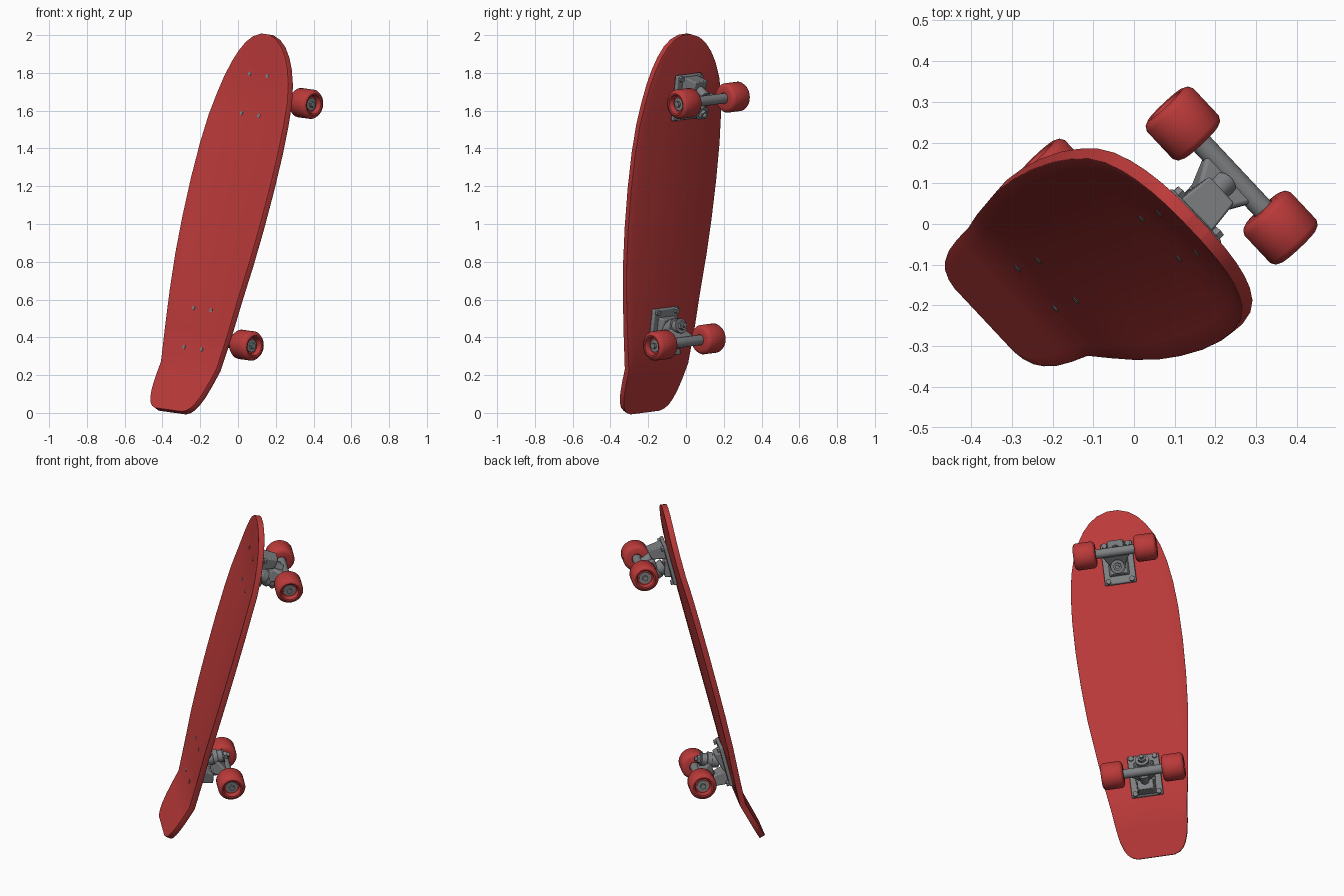
import bpy, bmesh
from math import pi, cos, sin, radians
from mathutils import Matrix, Vector

cube = bpy.data.objects.get("Cube")
if cube:
    bpy.data.objects.remove(cube, do_unlink=True)


def material(name, colour):
    m = bpy.data.materials.new(name)
    m.use_nodes = True
    m.diffuse_color = (*colour, 1)
    m.node_tree.nodes["Principled BSDF"].inputs["Base Color"].default_value = (*colour, 1)
    return m


RED = material("red plastic", (0.5, 0.042, 0.042))
GREY = material("grey metal", (0.21, 0.215, 0.225))

# Board frame: x across, y along the length, z out of the wheel side
along = Vector((0.2378, 0.0966, 0.9664)).normalized()
across = Vector((-0.681, 0.726, 0.094))
across = (across - along * across.dot(along)).normalized()
out = across.cross(along)
FRAME = Matrix((across, along, out)).transposed().to_4x4()
FRAME.translation = (0.0825, 0.055, 1.015)


def finish(name, bm, mat, bevel=0, segments=2, solid=0):
    bmesh.ops.recalc_face_normals(bm, faces=bm.faces) if not solid else None
    mesh = bpy.data.meshes.new(name)
    bm.to_mesh(mesh)
    bm.free()
    mesh.materials.append(mat)
    ob = bpy.data.objects.new(name, mesh)
    bpy.context.collection.objects.link(ob)
    ob.matrix_world = FRAME
    bpy.ops.object.select_all(action='DESELECT')
    ob.select_set(True)
    bpy.context.view_layer.objects.active = ob
    bpy.ops.object.shade_smooth_by_angle(angle=radians(35))
    if solid:
        s = ob.modifiers.new("thickness", 'SOLIDIFY')
        s.thickness, s.offset = solid, 1
    if bevel:
        b = ob.modifiers.new("rounding", 'BEVEL')
        b.width, b.segments, b.limit_method = bevel, segments, 'ANGLE'
        b.angle_limit = radians(40)
    return ob


def rod(name, a, b, r1, r2=None, sides=24, mat=GREY, bevel=0):
    a, b = Vector(a), Vector(b)
    bm = bmesh.new()
    turn = (b - a).to_track_quat('Z', 'Y').to_matrix().to_4x4()
    bmesh.ops.create_cone(bm, cap_ends=True, segments=sides, radius1=r1,
                          radius2=r1 if r2 is None else r2, depth=(b - a).length,
                          matrix=Matrix.Translation((a + b) / 2) @ turn)
    return finish(name, bm, mat, bevel)


def loft(name, low, high, bevel=0.006):
    """Box between two rectangles given as (x half, y min, y max, z at y min, z at y max)."""
    bm = bmesh.new()
    rings = []
    for h, y0, y1, z0, z1 in (low, high):
        rings.append([bm.verts.new(p) for p in
                      ((-h, y0, z0), (h, y0, z0), (h, y1, z1), (-h, y1, z1))])
    bm.faces.new(rings[0])
    bm.faces.new(rings[1])
    for i in range(4):
        j = (i + 1) % 4
        bm.faces.new((rings[0][i], rings[0][j], rings[1][j], rings[1][i]))
    return finish(name, bm, GREY, bevel)


def wheel(name, x, y, side):
    # Closed profile of (distance along axle, radius), spun round the axle
    profile = [(-.064, .03), (-.064, .058), (-.058, .071), (-.046, .078), (.046, .078),
               (.058, .071), (.064, .058), (.062, .05), (.035, .042), (.035, .02), (-.05, .02)]
    bm = bmesh.new()
    steps = 40
    rings = []
    for k in range(steps):
        t = 2 * pi * k / steps
        rings.append([bm.verts.new((x + side * d, y + r * cos(t), r * sin(t)))
                      for d, r in profile])
    for k in range(steps):
        a, b = rings[k], rings[(k + 1) % steps]
        for i in range(len(profile)):
            j = (i + 1) % len(profile)
            bm.faces.new((a[i], a[j], b[j], b[i]))
    finish(name, bm, RED)
    # Bearing and axle nut in the recess
    rod(name + "_bearing", (x + side * .03, y, 0), (x + side * .042, y, 0), .034)
    rod(name + "_nut", (x + side * .04, y, 0), (x + side * .056, y, 0), .017, sides=6)


# Deck: stations of (position along the length, half width)
TAIL, KINK, NOSE = -1.1, -0.84, 0.965
stations = [(TAIL, .105), (-1.09, .135), (-1.07, .16), (-1.04, .178), (-.99, .195), (-.92, .207),
            (KINK, .216), (-.66, .242), (-.46, .265), (-.26, .287), (-.06, .3), (.15, .306),
            (.35, .303), (.5, .292), (.62, .274), (.72, .248), (.8, .215), (.86, .18),
            (.91, .138), (.945, .09), (NOSE, .03)]


def deck_top(x, y):
    z = -0.208
    if y < KINK:
        z -= 0.065 * (KINK - y) / (KINK - TAIL)
    if y > 0.6:
        z -= 0.036 * ((y - 0.6) / (NOSE - 0.6)) ** 1.3
    dish = max(0, min(1, (y - KINK) / 0.4, (NOSE - y) / 0.4))
    return z - 0.022 * dish * (x / 0.3) ** 2


bm = bmesh.new()
columns = 12
rows = []
for y, half in stations:
    xs = [half * (2 * i / columns - 1) for i in range(columns + 1)]
    rows.append([bm.verts.new((x, y, deck_top(x, y))) for x in xs])
for a, b in zip(rows, rows[1:]):
    for i in range(columns):
        bm.faces.new((a[i], a[i + 1], b[i + 1], b[i]))
finish("deck", bm, RED, bevel=0.012, segments=3, solid=0.034)


def truck(name, end):
    # end = 1 at the nose, -1 at the tail; the kingpins face the middle
    def at(x, y, z):
        return (x, end * y, z)

    def block(part, low, high, bevel=0.006):
        flip = [(h, end * a, end * b, za, zb) for h, a, b, za, zb in (low, high)]
        loft(name + part, flip[0], flip[1], bevel)

    axle = 0.662
    block("_base_plate", (.092, .515, .765, -.176, -.176), (.09, .518, .762, -.155, -.155))
    block("_kingpin_seat", (.06, .56, .69, -.156, -.156), (.045, .565, .655, -.118, -.138))
    block("_pivot_block", (.055, .675, .757, -.156, -.156), (.045, .69, .75, -.075, -.062))

    # Kingpin with two bushings, washers and a nut
    foot, tip = Vector(at(0, .628, -.15)), Vector(at(0, .572, -.012))
    for part, f0, f1, r, sides in (("_lower_bushing", .1, .4, .042, 24), ("_upper_bushing", .56, .78, .036, 24),
                                   ("_washer", .78, .83, .04, 24), ("_kingpin_nut", .83, .95, .025, 6),
                                   ("_kingpin", 0, 1.05, .012, 16)):
        rod(name + part, foot.lerp(tip, f0), foot.lerp(tip, f1), r, sides=sides,
            bevel=.006 if "bushing" in part else 0)

    # Hanger: kingpin ring, tapered body, pivot nose and axle housing
    rod(name + "_hanger_ring", foot.lerp(tip, .39), foot.lerp(tip, .57), .046)
    block("_hanger_body", (.04, .59, .69, -.09, -.09), (.085, .642, .682, -.008, -.008), .01)
    rod(name + "_pivot_nose", at(0, .672, -.03), at(0, .715, -.105), .032, .02)
    rod(name + "_axle_housing", (-.116, end * axle, 0), (.116, end * axle, 0), .027)
    rod(name + "_axle", (-.228, end * axle, 0), (.228, end * axle, 0), .01, sides=16)

    # Wheels and mounting hardware
    for side, label in ((1, "_right"), (-1, "_left")):
        wheel(name + label + "_wheel", side * .176, end * axle, side)
        for y, place in ((.533, "_inner"), (.747, "_outer")):
            x = side * .068
            top = deck_top(x, end * y)
            rod(name + label + place + "_screw", at(x, y, top - .002), at(x, y, top + .02), .011, sides=12)
            rod(name + label + place + "_nut", at(x, y, -.157), at(x, y, -.14), .016, sides=6)


truck("nose_truck", 1)
truck("tail_truck", -1)
